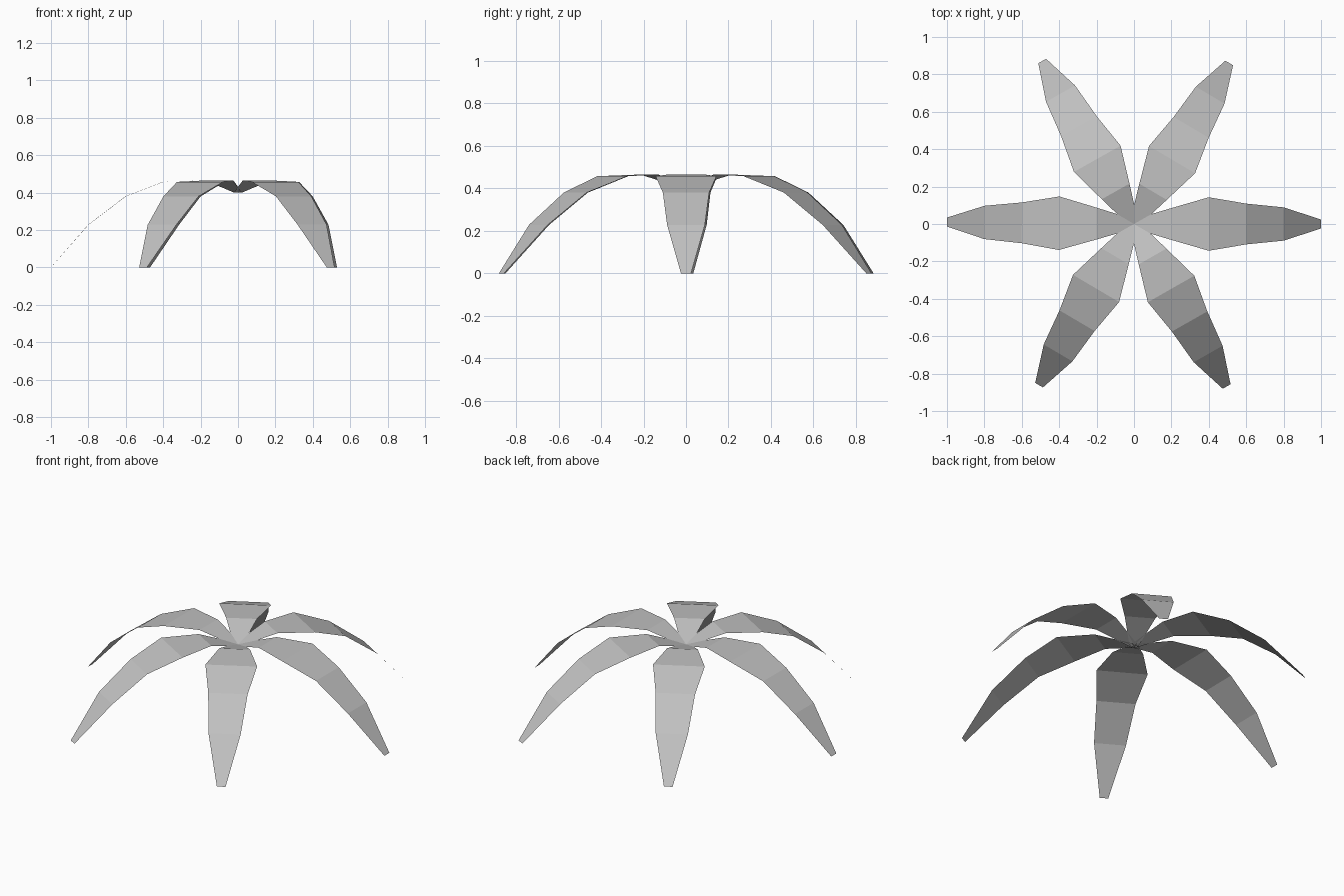
import bpy
import math

if "Cube" in bpy.data.objects:
    bpy.data.objects.remove(bpy.data.objects["Cube"])

# One flat grey for the whole plant
grey = bpy.data.materials.new("leaf grey")
grey.diffuse_color = (0.53, 0.53, 0.53, 1)
grey.use_nodes = True
grey.node_tree.nodes["Principled BSDF"].inputs["Base Color"].default_value = grey.diffuse_color

# Leaf stations: distance from centre, height, half width
STATIONS = [
    (0.0, 0.40, 0.025),
    (0.2, 0.465, 0.085),
    (0.4, 0.457, 0.143),
    (0.6, 0.38, 0.109),
    (0.8, 0.228, 0.089),
    (1.0, 0.0, 0.024),
]


def make_leaf(name, degrees):
    """Thin arching leaf, a strip of flat faces pointing outwards."""
    a = math.radians(degrees)
    c, s = math.cos(a), math.sin(a)
    verts = []
    for r, z, w in STATIONS:
        for side in (-w, w):
            verts.append((r * c - side * s, r * s + side * c, z))
    faces = [(2 * i, 2 * i + 2, 2 * i + 3, 2 * i + 1)
             for i in range(len(STATIONS) - 1)]
    mesh = bpy.data.meshes.new(name)
    mesh.from_pydata(verts, [], faces)
    mesh.materials.append(grey)
    obj = bpy.data.objects.new(name, mesh)
    bpy.context.collection.objects.link(obj)


# Six leaves around the centre, very slightly uneven
for i, angle in enumerate((0, 59.4, 119.4, 179.4, 239.5, 299.7)):
    make_leaf(f"leaf_{i + 1}", angle)
